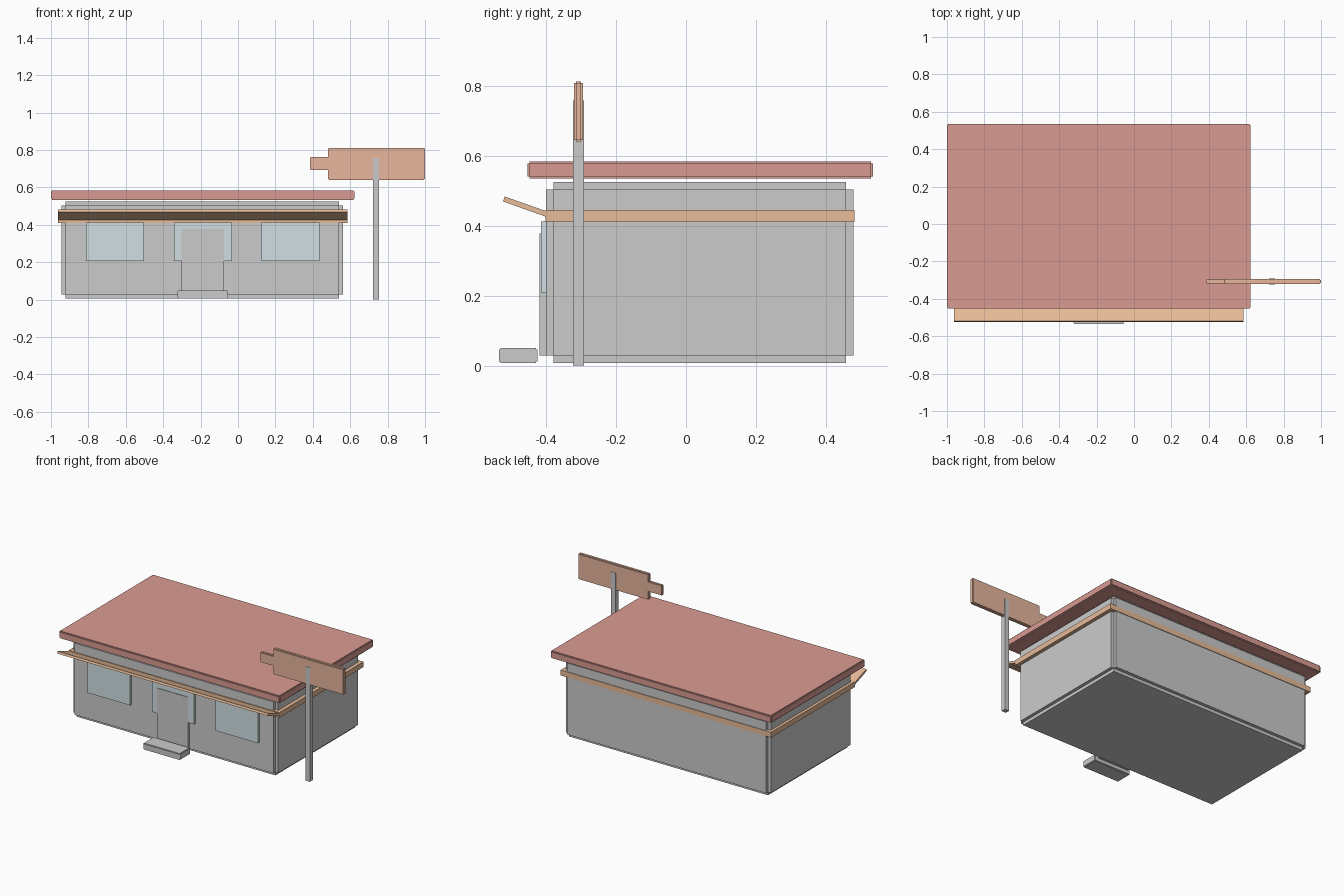
import bpy, bmesh
from mathutils import Vector

if "Cube" in bpy.data.objects:
    bpy.data.objects.remove(bpy.data.objects["Cube"])


def colour(name, rgb):
    m = bpy.data.materials.new(name)
    m.diffuse_color = (*rgb, 1)
    m.use_nodes = True
    m.node_tree.nodes["Principled BSDF"].inputs["Base Color"].default_value = m.diffuse_color
    return m


RED = colour("roof_red", (0.70, 0.33, 0.29))
ORANGE = colour("trim_orange", (0.80, 0.50, 0.32))
SIGN = colour("sign_orange", (0.80, 0.47, 0.34))
GLASS = colour("glass_blue", (0.64, 0.74, 0.77))


def finish(bm, name, mat):
    bmesh.ops.recalc_face_normals(bm, faces=bm.faces)
    me = bpy.data.meshes.new(name)
    bm.to_mesh(me)
    bm.free()
    ob = bpy.data.objects.new(name, me)
    bpy.context.collection.objects.link(ob)
    if mat:
        me.materials.append(mat)
    return ob


def box(name, x, y, z, mat=None, notch=0):
    """Box spanning three ranges; notch steps every edge inwards."""
    bm = bmesh.new()
    bmesh.ops.create_cube(bm, size=1)
    for v in bm.verts:
        v.co = Vector([(r[0] + r[1]) / 2 + c * (r[1] - r[0] - 2 * notch)
                       for r, c in zip((x, y, z), v.co)])
    if notch:
        bm.normal_update()
        normals = [f.normal.copy() for f in bm.faces]
        out = bmesh.ops.extrude_discrete_faces(bm, faces=bm.faces[:])["faces"]
        for f, n in zip(out, normals):
            for v in f.verts:
                v.co += n * notch
    return finish(bm, name, mat)


def profile_x(name, pts, x0, x1, mat):
    """Side profile of (y, z) points extruded along x."""
    bm = bmesh.new()
    face = bm.faces.new([bm.verts.new((x0, y, z)) for y, z in pts])
    ext = bmesh.ops.extrude_face_region(bm, geom=[face])["geom"]
    for v in ext:
        if isinstance(v, bmesh.types.BMVert):
            v.co.x = x1
    return finish(bm, name, mat)


# Building shell and roof
box("walls", (-0.943, 0.561), (-0.40, 0.478), (0.007, 0.524), notch=0.021)
box("roof", (-1.0, 0.624), (-0.453, 0.534), (0.534, 0.583), RED, 0.006)

# Trim band round the walls and tilted front awning
box("trim_band", (-0.962, 0.585), (-0.402, 0.482), (0.41, 0.445), ORANGE)
profile_x("awning", [(-0.518, 0.483), (-0.523, 0.469), (-0.363, 0.412), (-0.357, 0.426)],
          -0.962, 0.585, ORANGE)

# Front windows
for i, cx in enumerate((-0.658, -0.187, 0.281)):
    box(f"window_{i + 1}", (cx - 0.156, cx + 0.156), (-0.415, -0.385), (0.207, 0.412), GLASS)

# Door and step
box("door", (-0.302, -0.075), (-0.419, -0.385), (0.028, 0.377))
box("door_step", (-0.324, -0.053), (-0.534, -0.425), (0.007, 0.05), notch=0.004)

# Roadside sign
box("sign_pole", (0.722, 0.754), (-0.323, -0.292), (0.0, 0.757))
box("sign_board", (0.481, 1.0), (-0.320, -0.295), (0.64, 0.812), SIGN, 0.005)
box("sign_tab", (0.384, 0.50), (-0.318, -0.297), (0.694, 0.762), SIGN, 0.004)
